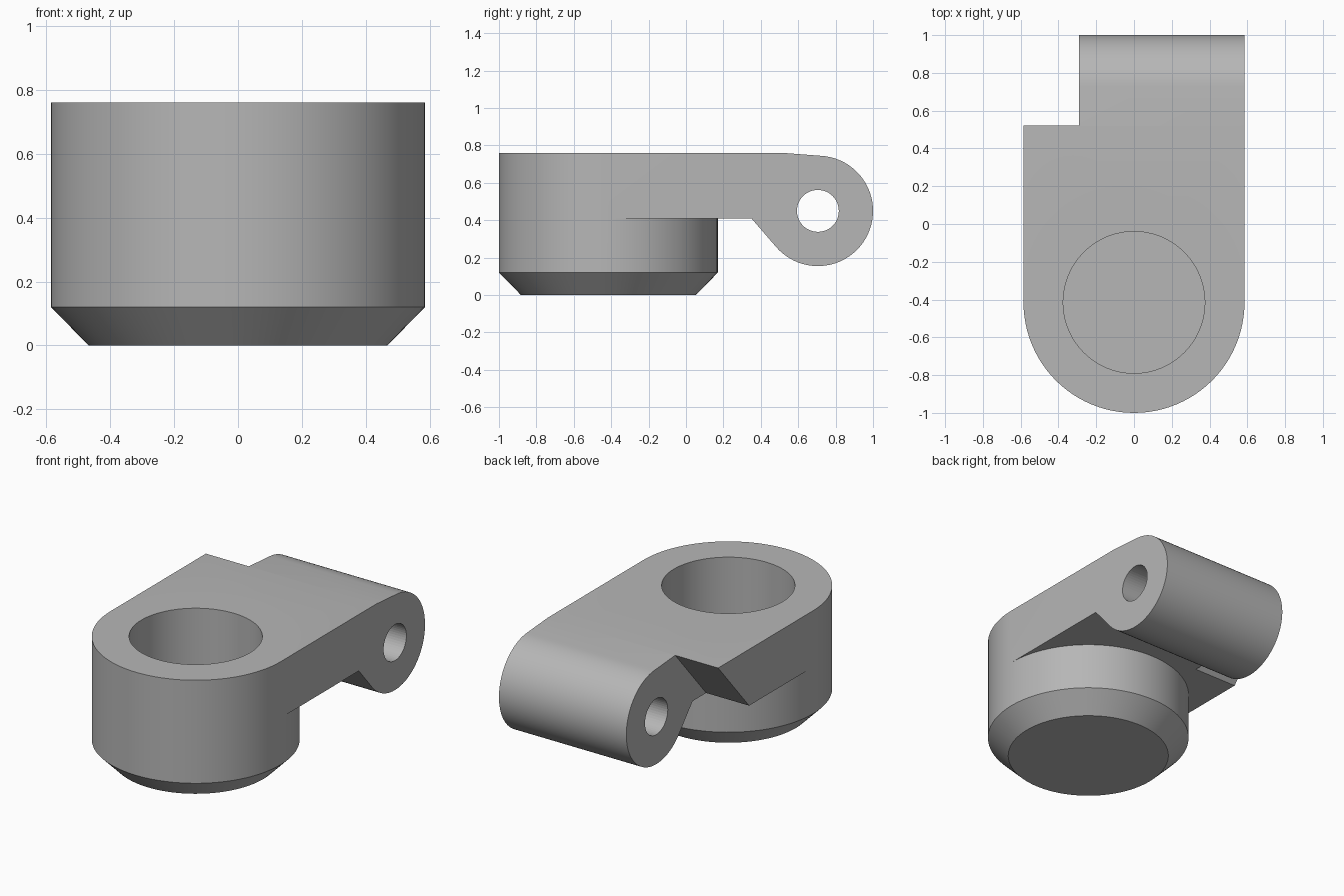
import bpy, bmesh
from math import sin, cos, pi, radians, acos, atan2, hypot
from mathutils import Matrix, Vector

cube = bpy.data.objects.get("Cube")
if cube:
    bpy.data.objects.remove(cube, do_unlink=True)

HALF = 0.585            # half width and collar radius
COLLAR_Y = -0.415
TOP, PLATE_BOTTOM, CHAMFER = 0.76, 0.41, 0.12
PIN_Y, PIN_Z, LUG_R = 0.705, 0.45, 0.295

grey = bpy.data.materials.new("satin grey")
grey.use_nodes = True
grey.diffuse_color = (0.47, 0.47, 0.47, 1)
grey.node_tree.nodes["Principled BSDF"].inputs["Base Color"].default_value = grey.diffuse_color


def finish(name, bm):
    bmesh.ops.recalc_face_normals(bm, faces=bm.faces)
    mesh = bpy.data.meshes.new(name)
    bm.to_mesh(mesh)
    bm.free()
    mesh.materials.append(grey)
    obj = bpy.data.objects.new(name, mesh)
    bpy.context.collection.objects.link(obj)
    return obj


def prism(name, profile, x0, x1):
    """Extrude a (y, z) outline along x."""
    bm = bmesh.new()
    face = bm.faces.new([bm.verts.new((x0, y, z)) for y, z in profile])
    new = bmesh.ops.extrude_face_region(bm, geom=[face])["geom"]
    bmesh.ops.translate(bm, vec=(x1 - x0, 0, 0),
                        verts=[v for v in new if isinstance(v, bmesh.types.BMVert)])
    return finish(name, bm)


def stack(name, rings, steps=96):
    """Upright solid from (radius, z) rings around the collar axis."""
    bm = bmesh.new()
    loops = [[bm.verts.new((r * cos(2 * pi * i / steps), COLLAR_Y + r * sin(2 * pi * i / steps), z))
              for i in range(steps)] for r, z in rings]
    for low, high in zip(loops, loops[1:]):
        for i in range(steps):
            j = (i + 1) % steps
            bm.faces.new((low[i], low[j], high[j], high[i]))
    bm.faces.new(loops[0])
    bm.faces.new(loops[-1])
    return finish(name, bm)


def combine(target, other, operation):
    mod = target.modifiers.new(operation.lower(), "BOOLEAN")
    mod.operation, mod.solver, mod.object = operation, "EXACT", other
    bpy.context.view_layer.objects.active = target
    bpy.ops.object.modifier_apply(modifier=mod.name)
    bpy.data.objects.remove(other, do_unlink=True)


def tangent_angle(y, z, side):
    """Angle on the lug circle where a line from (y, z) touches it."""
    dy, dz = y - PIN_Y, z - PIN_Z
    return atan2(dz, dy) + side * acos(LUG_R / hypot(dy, dz))


# Arm: flat plate running tangentially into the round hinge lug
upper, lower = (0.52, TOP), (0.35, PLATE_BOTTOM)
a0 = tangent_angle(*lower, 1)
a1 = tangent_angle(*upper, -1)
while a0 > a1:
    a0 -= 2 * pi
arc = [(PIN_Y + LUG_R * cos(a0 + (a1 - a0) * i / 56),
        PIN_Z + LUG_R * sin(a0 + (a1 - a0) * i / 56)) for i in range(57)]
arm = prism("hinge_arm", [(COLLAR_Y, PLATE_BOTTOM), lower] + arc + [upper, (COLLAR_Y, TOP)],
            -HALF, HALF)

# Slanted clearance notch on one side of the lug
notch = prism("notch_cutter", [(0.555, 0.80), (0.216, PLATE_BOTTOM), (0.216, 0),
                               (1.2, 0), (1.2, 0.80)], -1, -0.29)
combine(arm, notch, "DIFFERENCE")

# Pin hole through the lug
pin = prism("pin_cutter", [(PIN_Y + 0.112 * cos(2 * pi * i / 48), PIN_Z + 0.112 * sin(2 * pi * i / 48))
                           for i in range(48)], -1, 1)
combine(arm, pin, "DIFFERENCE")

# Collar with chamfered foot, joined to the arm, then bored from above
body = stack("hinge_cap", [(0.467, 0), (HALF, CHAMFER), (HALF, TOP)])
combine(body, arm, "UNION")
combine(body, stack("bore_cutter", [(0.375, CHAMFER), (0.375, 1)]), "DIFFERENCE")

bpy.ops.object.select_all(action="DESELECT")
body.select_set(True)
bpy.context.view_layer.objects.active = body
bpy.ops.object.shade_smooth_by_angle(angle=radians(5))
